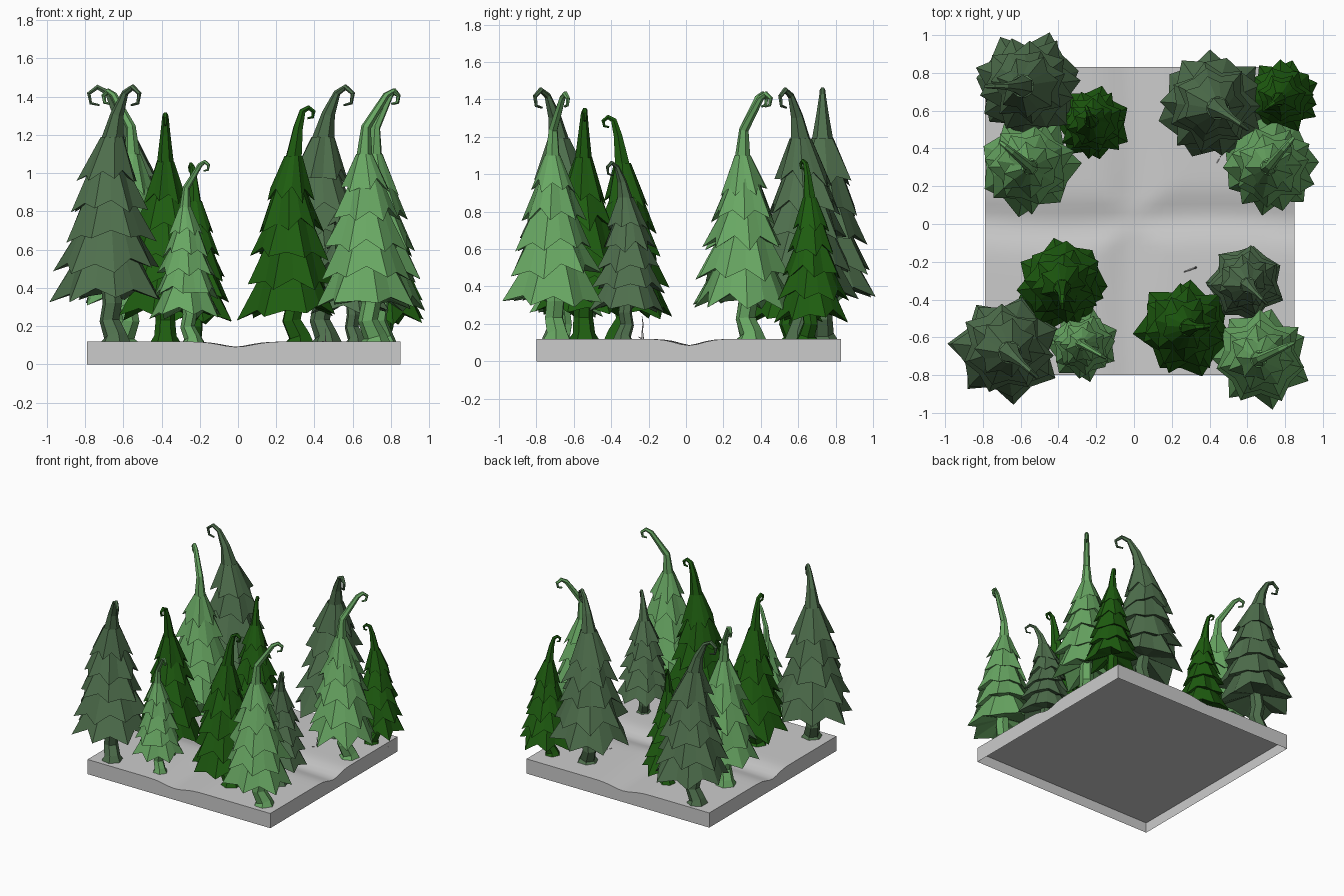
import bpy, bmesh, math, random
from mathutils import Vector, Matrix

if "Cube" in bpy.data.objects:
    bpy.data.objects.remove(bpy.data.objects["Cube"])

random.seed(4)
GROUND = 0.11


def finish(bm, name, mat=None, place=Matrix()):
    bmesh.ops.recalc_face_normals(bm, faces=bm.faces)
    me = bpy.data.meshes.new(name)
    bm.to_mesh(me)
    bm.free()
    ob = bpy.data.objects.new(name, me)
    bpy.context.collection.objects.link(ob)
    ob.matrix_world = place
    if mat:
        me.materials.append(mat)
    return ob


def place_at(x, y, angle, scale=1):
    return (Matrix.Translation((x, y, GROUND)) @ Matrix.Rotation(math.radians(angle), 4, 'Z')
            @ Matrix.Scale(scale, 4))


def bridge(bm, a, b):
    n = len(a)
    for i in range(n):
        j = (i + 1) % n
        bm.faces.new((a[i], a[j], b[j], b[i]))


def tube(bm, path, sides=6):
    """Tapered low-poly tube in the xz plane; path entries are (x, z, radius)."""
    pts = [Vector((x, 0, z)) for x, z, r in path]
    side, rings = Vector((0, 1, 0)), []
    for i, p in enumerate(pts):
        t = (pts[min(i + 1, len(pts) - 1)] - pts[max(i - 1, 0)]).normalized()
        other, r = t.cross(side), path[i][2]
        angles = [2 * math.pi * k / sides for k in range(sides)]
        rings.append([bm.verts.new(p + r * (side * math.cos(a) + other * math.sin(a))) for a in angles])
        if i:
            bridge(bm, rings[-2], rings[-1])
    bm.faces.new(rings[0])
    bm.faces.new(rings[-1])


def skirt(bm, z, radius, top_x, top_z, top_r, tips=7):
    """One layer of needles: jagged hem, narrowing towards the top."""
    phase = random.random() * math.pi
    hem, top = [], []
    for k in range(tips * 2):
        a = phase + math.pi * k / tips
        notch = k % 2
        r = radius * (random.uniform(1.0, 1.14) - 0.24 * notch)
        h = z + random.uniform(-0.025, 0.025) + 0.05 * notch
        hem.append(bm.verts.new((r * math.cos(a), r * math.sin(a), h)))
        top.append(bm.verts.new((top_x + top_r * math.cos(a), top_r * math.sin(a), top_z)))
    bridge(bm, hem, top)
    centre = bm.verts.new((0, 0, z + 0.1))
    for i in range(len(hem)):
        bm.faces.new((hem[i], hem[(i + 1) % len(hem)], centre))


class Kind:
    """A tree kind: five layers from low to high, a neck, a bend and a hooked tip."""
    def __init__(self, name, rgb, low, high, r_low, r_high, neck, bend, hook):
        self.name, self.neck = name, neck
        self.mat = bpy.data.materials.new(name)
        self.mat.diffuse_color = (*rgb, 1)
        steps = [i / 4 for i in range(5)]
        self.layers = [(low + (high - low) * t, r_low - (r_low - r_high) * t ** 1.4) for t in steps]
        # tip: neck, bend, then an inward spiral
        hx, hz, hr = hook
        self.tip = [(neck[0], neck[1] - 0.02, neck[2]), bend]
        for i in range(5):
            a, r = math.radians(155 - 65 * i), hr * (1 - 0.08 * i)
            self.tip.append((hx + r * math.cos(a), hz + r * math.sin(a), 0.018 - 0.003 * i))
        # crooked trunk with a flared foot
        self.trunk = [(0.05, 0, 0.085), (0.05, 0.04, 0.06), (0.01, 0.12, 0.053),
                      (0.03, 0.21, 0.052), (0, 0.4, 0.045)]

    def plant(self, x, y, scale, angle):
        place = place_at(x, y, angle, scale)
        bm = bmesh.new()
        for i, (z, r) in enumerate(self.layers[:-1]):
            zn, rn = self.layers[i + 1]
            skirt(bm, z, r, 0, zn + 0.085, rn * 0.62)
        skirt(bm, *self.layers[-1], *self.neck)
        tube(bm, self.tip)
        finish(bm, self.name + "_foliage", self.mat, place)
        bm = bmesh.new()
        tube(bm, self.trunk)
        finish(bm, self.name + "_trunk", self.mat, place)


grey = Kind("grey_green_tree", (0.078, 0.16, 0.074), 0.22, 0.84, 0.275, 0.155,
            (0.03, 1.08, 0.06), (0.065, 1.2, 0.035), (0.175, 1.285, 0.06))
light = Kind("light_green_tree", (0.14, 0.39, 0.125), 0.19, 0.79, 0.25, 0.12,
             (-0.01, 0.99, 0.043), (0.0, 1.13, 0.026), (0.155, 1.28, 0.042))
dark = Kind("dark_green_tree", (0.013, 0.108, 0.005), 0.14, 0.75, 0.245, 0.12,
            (0.02, 0.98, 0.047), (0.045, 1.13, 0.027), (0.1, 1.2, 0.035))

# back left clump
grey.plant(-0.56, 0.73, 1, 180)
light.plant(-0.56, 0.31, 1, 140)
dark.plant(-0.22, 0.53, 0.76, 110)
# back right clump
grey.plant(0.42, 0.63, 1, -35)
dark.plant(0.78, 0.67, 0.78, 215)
light.plant(0.72, 0.31, 1, 50)
# front left clump
grey.plant(-0.68, -0.66, 1, -42)
dark.plant(-0.38, -0.32, 0.97, -90)
light.plant(-0.27, -0.64, 0.72, -30)
# front right clump
dark.plant(0.27, -0.55, 1, 5)
grey.plant(0.59, -0.31, 0.71, -45)
light.plant(0.67, -0.71, 1, 25)

# ground: hollow slab with two shallow paths crossing
bm = bmesh.new()
bmesh.ops.create_grid(bm, x_segments=36, y_segments=36, size=1)
for v in bm.verts:
    x, y = 0.03 + 0.82 * v.co.x, 0.015 + 0.815 * v.co.y
    across = 0.028 * math.exp(-((x + 0.01 - 0.02 * math.sin(4 * y)) / 0.12) ** 2)
    along = 0.034 * math.exp(-((y - 0.02 - 0.02 * math.sin(4 * x)) / 0.1) ** 2)
    v.co = (x, y, 0.119 - max(across, along))
rim = [e for e in bm.edges if e.is_boundary]
for v in bmesh.ops.extrude_edge_only(bm, edges=rim)["geom"]:
    if isinstance(v, bmesh.types.BMVert):
        v.co.z = 0
ground = finish(bm, "ground_slab")
bpy.context.view_layer.objects.active = ground
ground.select_set(True)
bpy.ops.object.shade_smooth_by_angle(angle=math.radians(30))

# flat underside plate recessed inside the slab
bm = bmesh.new()
bmesh.ops.create_grid(bm, x_segments=1, y_segments=1, size=1)
for v in bm.verts:
    v.co = (0.03 + 0.82 * v.co.x, 0.015 + 0.815 * v.co.y, 0.083)
bmesh.ops.reverse_faces(bm, faces=bm.faces)
finish(bm, "underside_plate")

# small bare twigs
for x, y, a in [(0.33, -0.23, 200), (-0.24, 0.35, 60), (0.46, 0.36, 240)]:
    bm = bmesh.new()
    tube(bm, [(0, 0, 0.007), (0.01, 0.05, 0.004), (0, 0.09, 0.003), (0.015, 0.13, 0.002)], 4)
    tube(bm, [(0, 0.005, 0.004), (0.04, 0.015, 0.004), (0.07, 0.02, 0.002)], 4)
    finish(bm, "twig", None, place_at(x, y, a, 1 if y < 0 else 0.6))

for m in bpy.data.materials:
    if m.users and not m.is_grease_pencil:
        m.use_nodes = True
        m.node_tree.nodes["Principled BSDF"].inputs["Base Color"].default_value = m.diffuse_color
